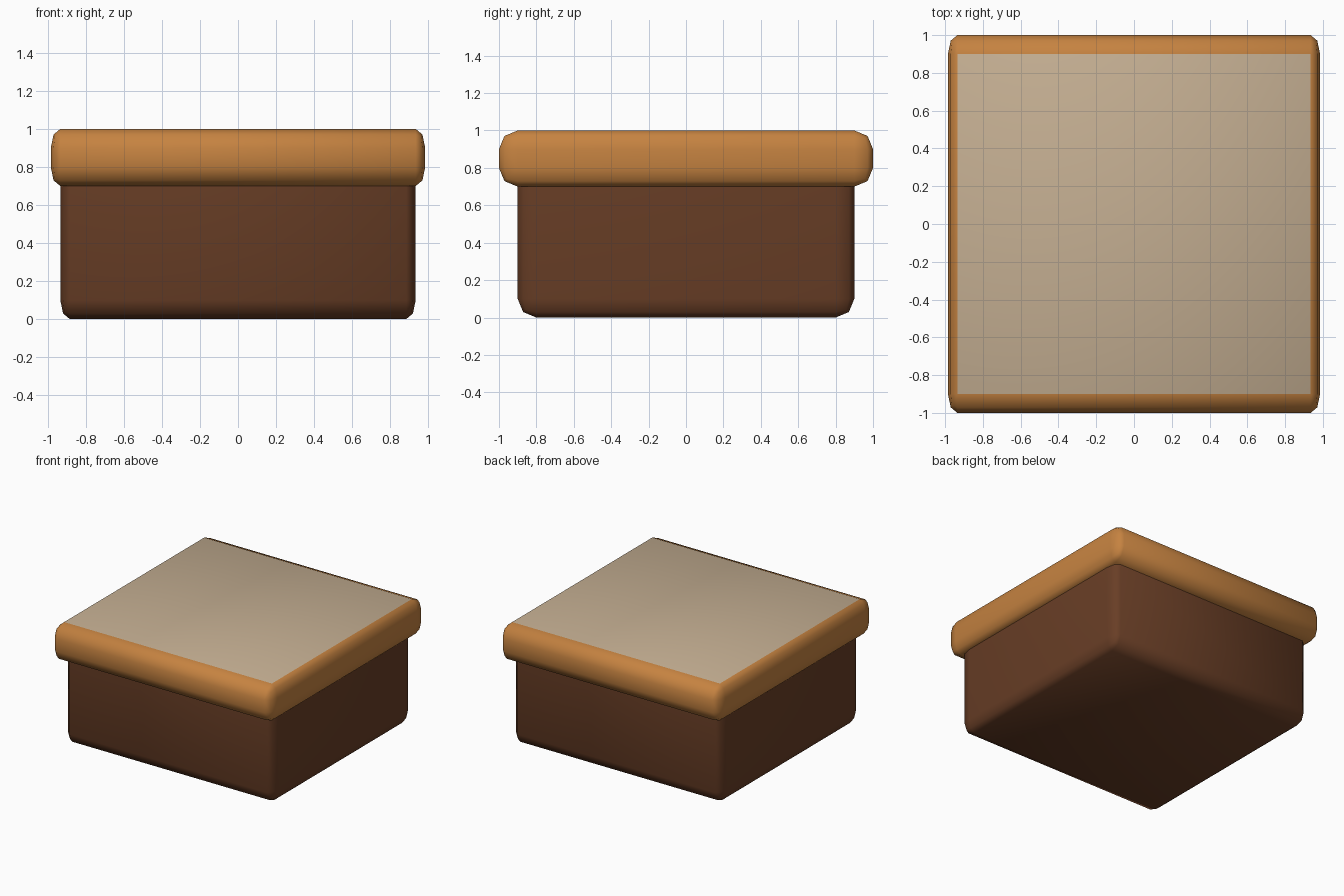
import bpy, bmesh
from mathutils import Matrix

if "Cube" in bpy.data.objects:
    bpy.data.objects.remove(bpy.data.objects["Cube"])


def material(name, rgb):
    m = bpy.data.materials.new(name)
    m.diffuse_color = (*rgb, 1)
    m.use_nodes = True
    m.node_tree.nodes["Principled BSDF"].inputs["Base Color"].default_value = m.diffuse_color
    return m


BROWN = material("dark_brown_wood", (0.140, 0.048, 0.019))
ORANGE = material("orange_wood", (0.56, 0.225, 0.052))
BEIGE = material("beige_top", (0.56, 0.43, 0.29))


def rounded_box(name, half_x, half_y, z0, z1, mats, open_top=False):
    """Box with 0.1 two-step rounding, squeezed to 0.05 along x."""
    bm = bmesh.new()
    size = Matrix.Diagonal((half_x * 4, half_y * 2, z1 - z0, 1))
    bmesh.ops.create_cube(bm, size=1, matrix=Matrix.Translation((0, 0, (z0 + z1) / 2)) @ size)
    edges = [e for e in bm.edges
             if not (open_top and all(v.co.z > z1 - 0.001 for v in e.verts))]
    bmesh.ops.bevel(bm, geom=edges, offset=0.1, offset_type='OFFSET',
                    segments=2, profile=0.5, affect='EDGES')
    bmesh.ops.scale(bm, vec=(0.5, 1, 1), verts=bm.verts)
    bm.normal_update()
    top = [f for f in bm.faces if f.calc_center_median().z > z1 - 0.001]
    if open_top:
        bmesh.ops.delete(bm, geom=top, context='FACES_ONLY')
    elif len(mats) > 1:
        for f in top:
            f.material_index = 1
    for f in bm.faces:
        f.smooth = True
    mesh = bpy.data.meshes.new(name)
    bm.to_mesh(mesh)
    bm.free()
    for m in mats:
        mesh.materials.append(m)
    ob = bpy.data.objects.new(name, mesh)
    bpy.context.collection.objects.link(ob)
    return ob


# Lower body, closed off by the lid above it
rounded_box("body", 0.935, 0.9, 0, 0.7, [BROWN], open_top=True)
# Overhanging lid with a pale flat top
rounded_box("lid", 0.985, 1.0, 0.7, 1.0, [ORANGE, BEIGE])
